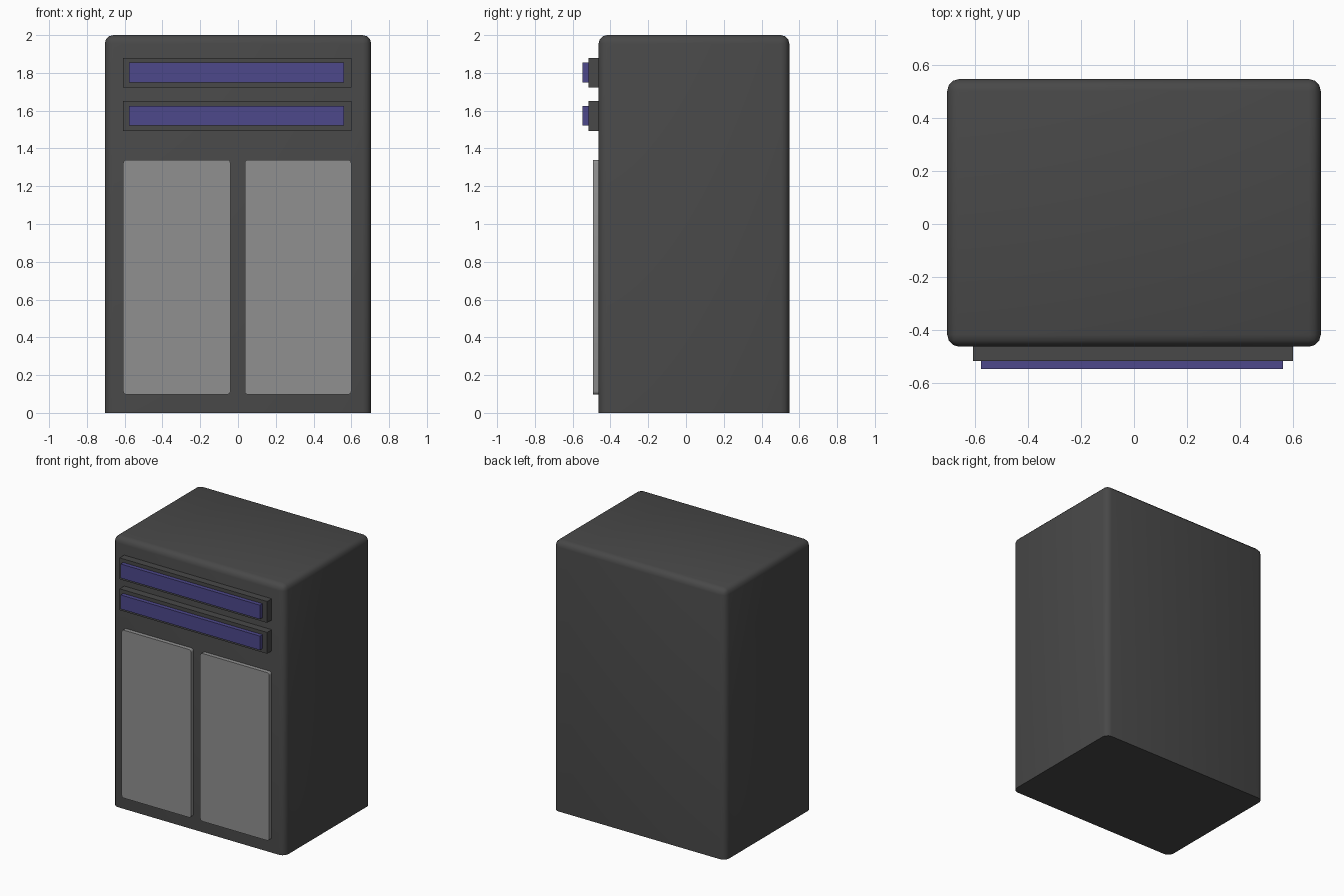
import bpy, bmesh
from mathutils import Vector

if "Cube" in bpy.data.objects:
    bpy.data.objects.remove(bpy.data.objects["Cube"])


def material(name, rgb):
    m = bpy.data.materials.new(name)
    m.diffuse_color = (*rgb, 1)
    m.use_nodes = True
    m.node_tree.nodes["Principled BSDF"].inputs["Base Color"].default_value = m.diffuse_color
    return m


DARK = material("dark_grey", (0.065, 0.065, 0.065))
LIGHT = material("light_grey", (0.28, 0.28, 0.28))
BLUE = material("blue", (0.075, 0.065, 0.26))


def box(name, lo, hi, mat, bevel=0.0, pick=None, segments=3):
    """Box between two corners; edges accepted by pick(a, b) are rounded."""
    lo, hi = Vector(lo), Vector(hi)
    bm = bmesh.new()
    bmesh.ops.create_cube(bm, size=1)
    for v in bm.verts:
        v.co = Vector([(l + h) / 2 + c * (h - l) for l, h, c in zip(lo, hi, v.co)])
    if bevel:
        edges = [e for e in bm.edges if pick(e.verts[0].co, e.verts[1].co)]
        bmesh.ops.bevel(bm, geom=edges, offset=bevel, segments=segments,
                        profile=0.5, affect='EDGES', clamp_overlap=True)
    me = bpy.data.meshes.new(name)
    bm.to_mesh(me)
    bm.free()
    me.materials.append(mat)
    ob = bpy.data.objects.new(name, me)
    bpy.context.collection.objects.link(ob)
    if bevel:
        bpy.context.view_layer.objects.active = ob
        ob.select_set(True)
        bpy.ops.object.shade_smooth_by_angle(angle=0.6)
        ob.select_set(False)
    return ob


# Cabinet body: rounded everywhere except around the floor
box("cabinet_body", (-0.705, -0.463, 0), (0.705, 0.547, 2), DARK, 0.045,
    lambda a, b: max(a.z, b.z) > 1)

# Two slots near the top, each a dark frame with a blue panel
for i, z in enumerate((1.722, 1.493)):
    box(f"slot_frame_{i + 1}", (-0.608, -0.517, z), (0.6, -0.44, z + 0.158), DARK)
    box(f"slot_panel_{i + 1}", (-0.578, -0.547, z + 0.028), (0.562, -0.50, z + 0.132), BLUE)

# Double doors with rounded outline corners
for side, x0, x1 in (("left", -0.608, -0.04), ("right", 0.036, 0.6)):
    box(f"{side}_door", (x0, -0.493, 0.097), (x1, -0.44, 1.34), LIGHT, 0.018,
        lambda a, b: abs(a.y - b.y) > 0.01)
